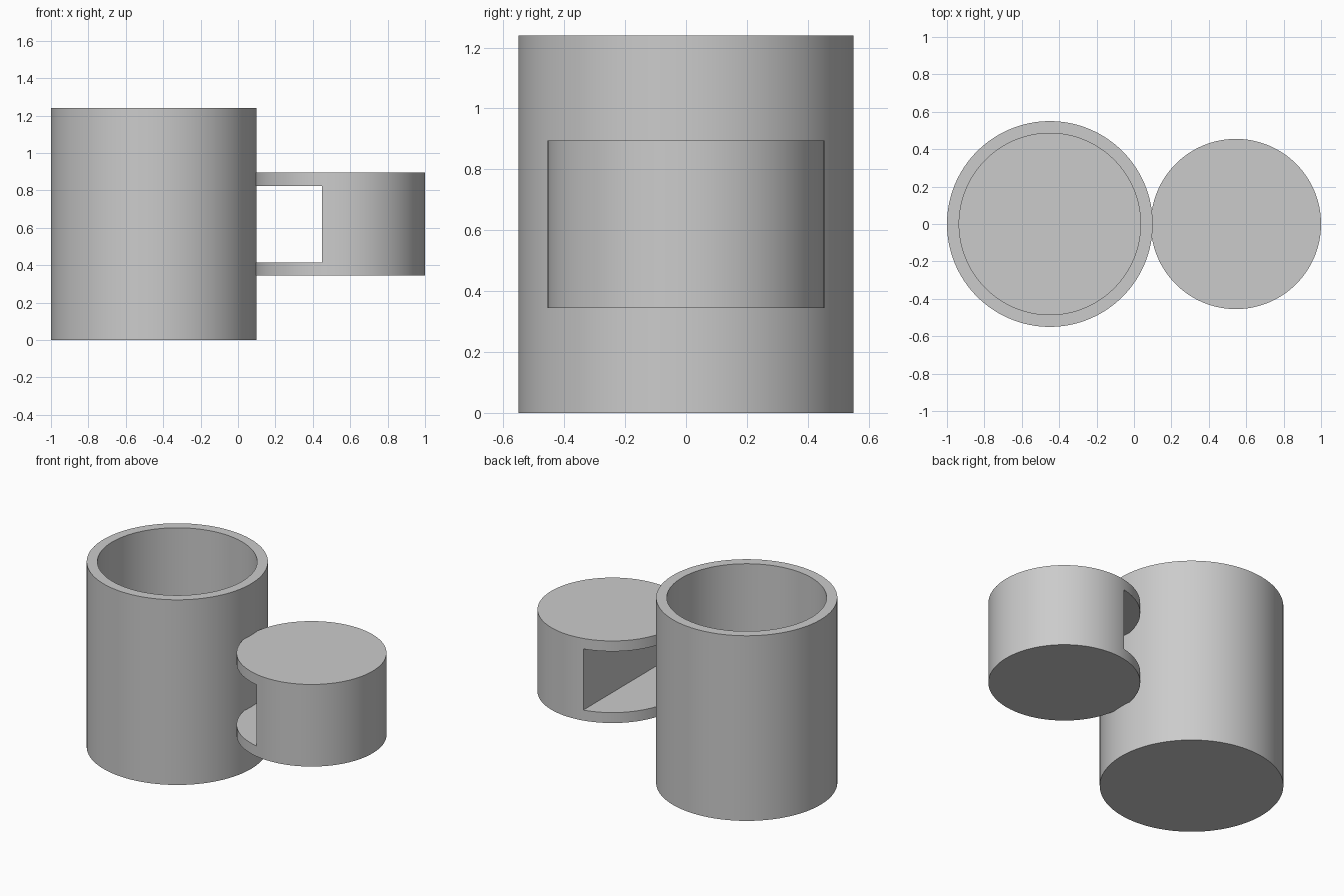
import bpy
import bmesh
from math import cos, sin, tau, radians

SIDES = 128
cube = bpy.data.objects.get("Cube")
if cube:
    bpy.data.objects.remove(cube, do_unlink=True)

grey = bpy.data.materials.new("plain_grey")
grey.use_nodes = True
colour = (0.6, 0.6, 0.6, 1)
grey.diffuse_color = colour
grey.node_tree.nodes["Principled BSDF"].inputs["Base Color"].default_value = colour


def lathe(name, x, profile):
    """Turn (radius, height) points about a vertical axis and cap both ends."""
    bm = bmesh.new()
    rings = [[bm.verts.new((x + r * cos(tau * i / SIDES), r * sin(tau * i / SIDES), z))
              for i in range(SIDES)] for r, z in profile]
    for low, high in zip(rings, rings[1:]):
        for i in range(SIDES):
            j = (i + 1) % SIDES
            bm.faces.new((low[i], low[j], high[j], high[i]))
    bm.faces.new(rings[0][::-1])
    bm.faces.new(rings[-1])
    bmesh.ops.recalc_face_normals(bm, faces=bm.faces)
    mesh = bpy.data.meshes.new(name)
    bm.to_mesh(mesh)
    bm.free()
    mesh.materials.append(grey)
    obj = bpy.data.objects.new(name, mesh)
    bpy.context.collection.objects.link(obj)
    return obj


def activate(obj):
    bpy.ops.object.select_all(action='DESELECT')
    obj.select_set(True)
    bpy.context.view_layer.objects.active = obj


# Hollow cup: outer wall, rim, inner wall and floor
cup = lathe("cup_body", -0.45, [(0.55, 0), (0.55, 1.24), (0.485, 1.24), (0.485, 0.07)])

# Round handle block
handle = lathe("handle", 0.545, [(0.455, 0.345), (0.455, 0.895)])

# Finger slot cut right through the handle beside the cup
bpy.ops.mesh.primitive_cube_add(size=1, location=(0.2, 0, 0.62))
cutter = bpy.context.object
cutter.name = "finger_slot_cutter"
cutter.scale = (0.5, 1.2, 0.41)
cutter.hide_render = True
cutter.data.materials.append(grey)
bpy.context.view_layer.update()

slot = handle.modifiers.new("finger_slot", 'BOOLEAN')
slot.operation = 'DIFFERENCE'
slot.solver = 'EXACT'
slot.object = cutter
activate(handle)
bpy.ops.object.modifier_apply(modifier=slot.name)
bpy.data.objects.remove(cutter, do_unlink=True)

# Smooth round walls with crisp rims
for part in (cup, handle):
    activate(part)
    bpy.ops.object.shade_smooth_by_angle(angle=radians(30))
